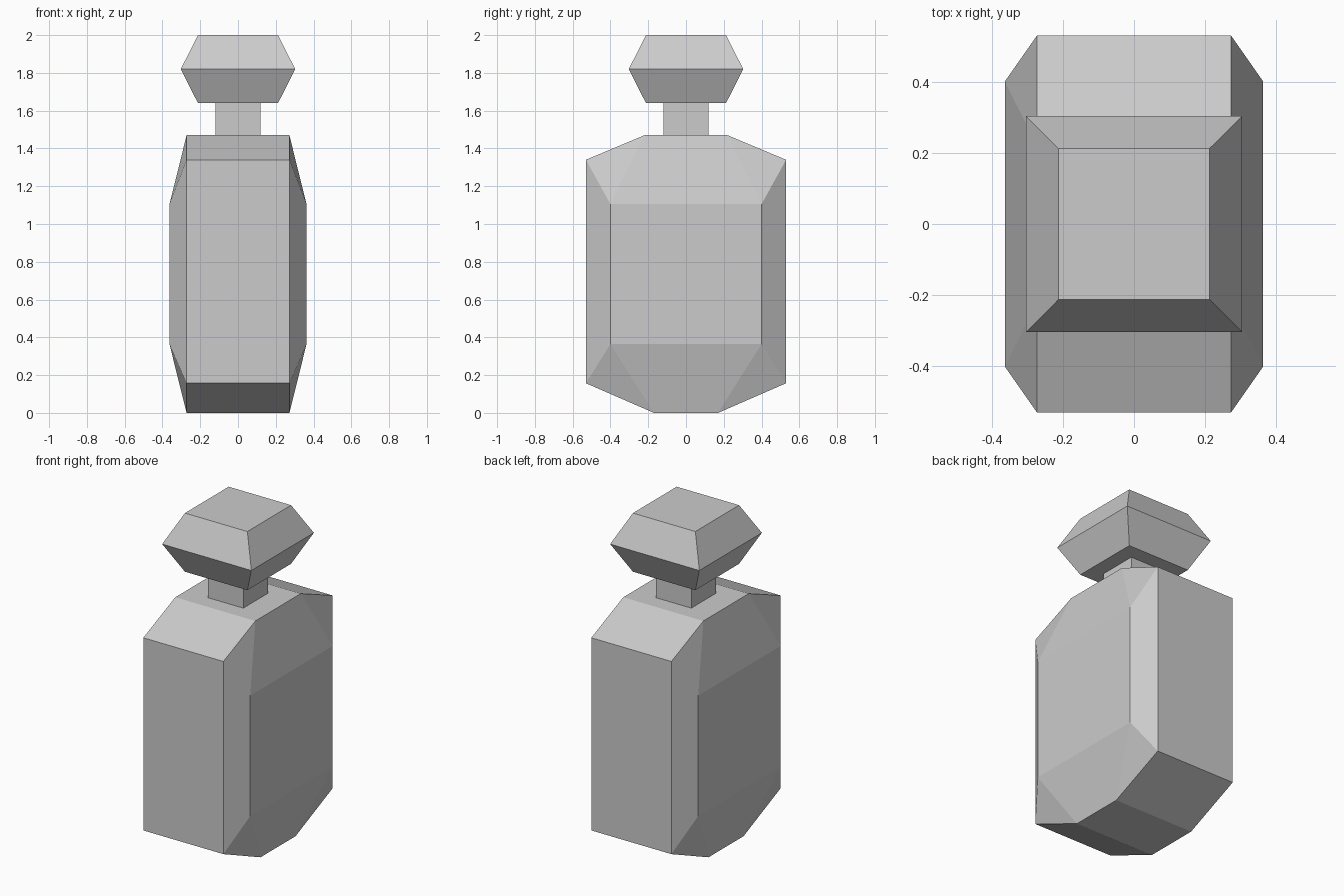
import bpy
import bmesh

if "Cube" in bpy.data.objects:
    bpy.data.objects.remove(bpy.data.objects["Cube"])


def hull(name, points):
    """Flat-faced convex solid around a set of points."""
    bm = bmesh.new()
    for p in points:
        bm.verts.new(p)
    bmesh.ops.convex_hull(bm, input=bm.verts[:])
    bmesh.ops.dissolve_limit(bm, angle_limit=0.01, verts=bm.verts[:], edges=bm.edges[:])
    bmesh.ops.recalc_face_normals(bm, faces=bm.faces[:])
    mesh = bpy.data.meshes.new(name)
    bm.to_mesh(mesh)
    bm.free()
    obj = bpy.data.objects.new(name, mesh)
    bpy.context.collection.objects.link(obj)
    return obj


def square(half, z):
    return [(x, y, z) for x in (-half, half) for y in (-half, half)]


# Bottle body: octagonal side outline with a raised rectangular panel on each side
outline = [(0.17, 0), (0.53, 0.157), (0.53, 1.34), (0.22, 1.47)]
panel = [(0.40, 0.365), (0.40, 1.105)]
body = [(sx * x, sy * y, z)
        for x, ring in ((0.272, outline), (0.363, panel))
        for y, z in ring for sx in (-1, 1) for sy in (-1, 1)]
hull("bottle_body", body)

# Square neck
hull("neck", square(0.12, 1.47) + square(0.12, 1.64))

# Faceted stopper
hull("stopper", square(0.212, 1.64) + square(0.303, 1.82) + square(0.212, 2.0))
